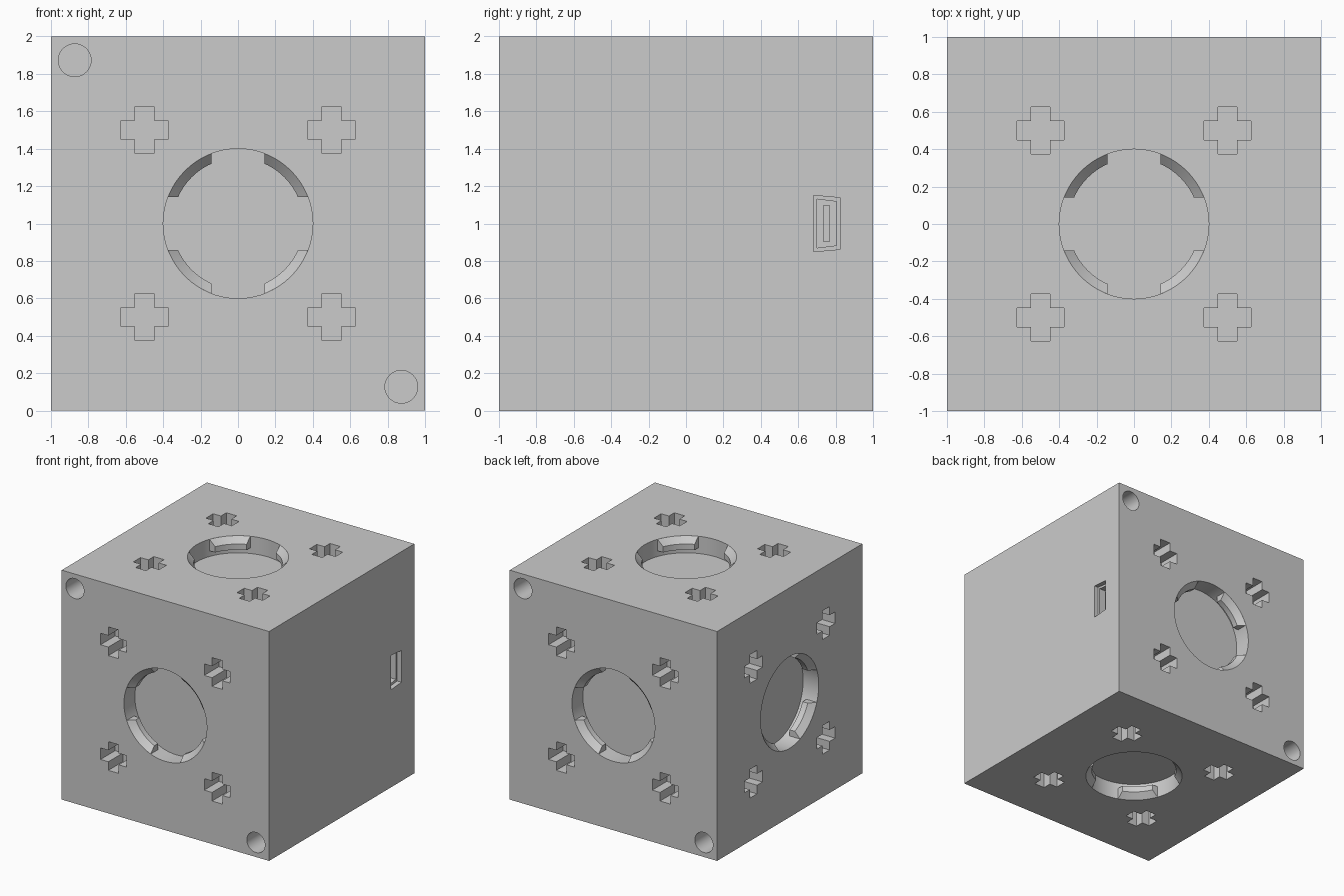
import bpy, bmesh
from math import pi, cos, sin, asin
from mathutils import Matrix, Vector

if "Cube" in bpy.data.objects:
    bpy.data.objects.remove(bpy.data.objects["Cube"], do_unlink=True)

grey = bpy.data.materials.new("light_grey")
grey.use_nodes = True
colour = (0.6, 0.6, 0.6, 1)
grey.diffuse_color = colour
grey.node_tree.nodes["Principled BSDF"].inputs["Base Color"].default_value = colour

# Frames with local z pointing out of each side, origin at the middle of that side
MIDDLE = Matrix.Translation((0, 0, 1))
OUT = Matrix.Translation((0, 0, 1))
UPRIGHT = Matrix.Rotation(pi / 2, 4, 'X')


def side(turn):
    return MIDDLE @ Matrix.Rotation(turn, 4, 'Z') @ UPRIGHT @ OUT


FRAMES = {
    "front": side(0),
    "back": side(pi),
    "right": side(-pi / 2),
    "top": MIDDLE @ OUT,
    "bottom": MIDDLE @ Matrix.Rotation(pi, 4, 'X') @ OUT,
}
SOCKET_FRAME = side(pi / 2)


def finish(bm, name):
    bmesh.ops.recalc_face_normals(bm, faces=bm.faces)
    mesh = bpy.data.meshes.new(name)
    bm.to_mesh(mesh)
    bm.free()
    obj = bpy.data.objects.new(name, mesh)
    bpy.context.collection.objects.link(obj)
    mesh.materials.append(grey)
    return obj


def skin(bm, loops, frame, closed=False):
    """Bridge equal-length rings of points, capping both ends."""
    rings = [[bm.verts.new(frame @ Vector(p)) for p in loop] for loop in loops]
    n = len(rings[0])
    for a, b in zip(rings, rings[1:]):
        for i in range(n):
            j = (i + 1) % n
            bm.faces.new((a[i], a[j], b[j], b[i]))
    bm.faces.new(rings[0])
    bm.faces.new(rings[-1])


def prism(bm, outline, frame, depth, top=0.02):
    skin(bm, [[(x, y, z) for x, y in outline] for z in (-depth, top)], frame)


def circle(r, cx=0, cy=0, n=64):
    return [(cx + r * cos(2 * pi * i / n), cy + r * sin(2 * pi * i / n)) for i in range(n)]


def cross(cx, cy, long=0.125, short=0.05):
    corner = [(long, -short), (long, short), (short, short)]
    pts = []
    for k in range(4):
        c, s = [(1, 0), (0, 1), (-1, 0), (0, -1)][k]
        pts += [(cx + c * x - s * y, cy + s * x + c * y) for x, y in corner]
    return pts


def carve(body, bm, name):
    cutter = finish(bm, name)
    cutter.hide_render = True
    mod = body.modifiers.new(name, 'BOOLEAN')
    mod.operation = 'DIFFERENCE'
    mod.solver = 'EXACT'
    mod.object = cutter
    bpy.context.view_layer.objects.active = body
    bpy.ops.object.modifier_apply(modifier=name)
    bpy.data.objects.remove(cutter, do_unlink=True)


def smooth(obj):
    bpy.ops.object.select_all(action='DESELECT')
    obj.select_set(True)
    bpy.context.view_layer.objects.active = obj
    bpy.ops.object.shade_smooth_by_angle(angle=pi / 6)


# Cube body
bm = bmesh.new()
bmesh.ops.create_cube(bm, size=2, matrix=MIDDLE)
body = finish(bm, "cube_body")

# Round recesses, cross holes and corner pin holes
bm = bmesh.new()
for name, frame in FRAMES.items():
    prism(bm, circle(0.4), frame, 0.15)
    for sx in (-0.5, 0.5):
        for sy in (-0.5, 0.5):
            prism(bm, cross(sx, sy), frame, 0.2)
    if name in ("front", "back"):
        for s in (-1, 1):
            prism(bm, circle(0.0875, s * 0.873, -s * 0.873, 40), frame, 0.2)
carve(body, bm, "recess_cutter")


# Connector socket: shallow rim, then a deeper tapered opening
def taper(y0, y1, h0, h1):
    return [(y0, -h0), (y1, -h1), (y1, h1), (y0, h0)]


bm = bmesh.new()
prism(bm, taper(0.682, 0.822, 0.15, 0.138), SOCKET_FRAME, 0.04)
carve(body, bm, "socket_rim_cutter")
bm = bmesh.new()
prism(bm, taper(0.7, 0.803, 0.13, 0.117), SOCKET_FRAME, 0.2)
carve(body, bm, "socket_cutter")
smooth(body)

bm = bmesh.new()
prism(bm, taper(0.733, 0.77, 0.095, 0.095), SOCKET_FRAME, 0.21, top=-0.07)
finish(bm, "socket_tongue")

# Four chamfered locking tabs inside each round recess
PROFILE = [(0.4, 0), (0.35, -0.05), (0.35, -0.1), (0.41, -0.1), (0.41, -0.012)]
STEPS = 12
for name, frame in FRAMES.items():
    bm = bmesh.new()
    for quarter in range(4):
        loops = []
        for i in range(STEPS + 1):
            loop = []
            for r, z in PROFILE:
                start = asin(0.142 / r)
                a = quarter * pi / 2 + start + (pi / 2 - 2 * start) * i / STEPS
                loop.append((r * cos(a), r * sin(a), z))
            loops.append(loop)
        skin(bm, loops, frame)
    smooth(finish(bm, name + "_locking_tabs"))
